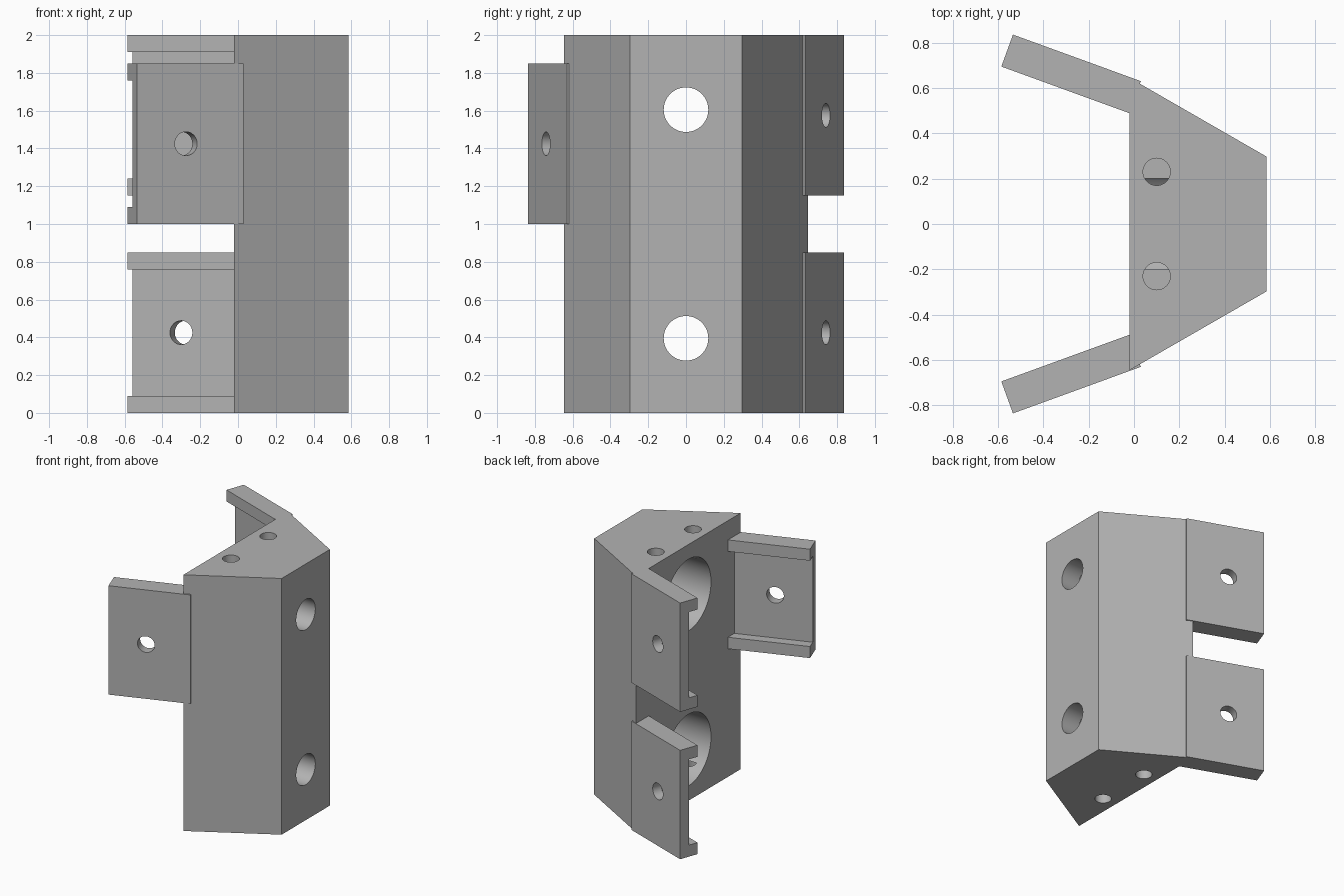
import bpy
import bmesh
from math import radians
from mathutils import Matrix, Vector

scene = bpy.context.scene
default = bpy.data.objects.get("Cube")
if default:
    bpy.data.objects.remove(default, do_unlink=True)

# Single grey finish
GREY = (0.45, 0.45, 0.45, 1)
grey = bpy.data.materials.new("plain grey")
grey.use_nodes = True
grey.diffuse_color = GREY
grey.node_tree.nodes["Principled BSDF"].inputs["Base Color"].default_value = GREY


def add_object(name, bm):
    bmesh.ops.recalc_face_normals(bm, faces=bm.faces)
    mesh = bpy.data.meshes.new(name)
    bm.to_mesh(mesh)
    bm.free()
    mesh.materials.append(grey)
    obj = bpy.data.objects.new(name, mesh)
    scene.collection.objects.link(obj)
    return obj


def prism(name, outline, sweep):
    """Extrude a closed outline along a vector."""
    bm = bmesh.new()
    face = bm.faces.new([bm.verts.new(p) for p in outline])
    result = bmesh.ops.extrude_face_region(bm, geom=[face])
    verts = [v for v in result["geom"] if isinstance(v, bmesh.types.BMVert)]
    bmesh.ops.translate(bm, verts=verts, vec=sweep)
    return add_object(name, bm)


def drill(target, start, end, radius):
    """Cut a round hole from start to end."""
    start, end = Vector(start), Vector(end)
    axis = end - start
    bm = bmesh.new()
    bmesh.ops.create_cone(
        bm, cap_ends=True, segments=64, radius1=radius, radius2=radius,
        depth=axis.length,
        matrix=Matrix.Translation((start + end) / 2)
        @ axis.to_track_quat("Z", "Y").to_matrix().to_4x4())
    cutter = add_object("hole_cutter", bm)
    cutter.hide_render = True
    mod = target.modifiers.new("hole", "BOOLEAN")
    mod.operation = "DIFFERENCE"
    mod.solver = "EXACT"
    mod.object = cutter
    bpy.ops.object.select_all(action="DESELECT")
    bpy.context.view_layer.objects.active = target
    target.select_set(True)
    bpy.ops.object.modifier_apply(modifier=mod.name)
    bpy.data.objects.remove(cutter, do_unlink=True)


def finish(obj):
    bpy.ops.object.select_all(action="DESELECT")
    bpy.context.view_layer.objects.active = obj
    obj.select_set(True)
    bpy.ops.object.shade_smooth_by_angle(angle=radians(25))


# Tapered body block
BACK = -0.02
body = prism("body_block",
             [(BACK, -0.645, 0), (0.585, -0.297, 0),
              (0.585, 0.297, 0), (BACK, 0.645, 0)], (0, 0, 2))

# Through holes with wide counterbores, opening toward -x
for z in (0.395, 1.605):
    drill(body, (-0.2, 0, z), (0.8, 0, z), 0.118)
    drill(body, (-0.2, 0, z), (0.43, 0, z), 0.28)

# Blind pin holes in both ends
for y in (-0.23, 0.23):
    drill(body, (0.1, y, 2.1), (0.1, y, 1.8), 0.06)
    drill(body, (0.1, y, -0.1), (0.1, y, 0.2), 0.06)
finish(body)


# Hinge leaves: thin plate with an inward lip along the top and bottom
THICK, PLATE, LIP, HEIGHT, LENGTH = 0.15, 0.075, 0.09, 0.85, 0.6
PROFILE = [(0, 0), (THICK, 0), (THICK, LIP), (PLATE, LIP),
           (PLATE, HEIGHT - LIP), (THICK, HEIGHT - LIP),
           (THICK, HEIGHT), (0, HEIGHT)]


def leaf(name, side, base):
    turn = Matrix.Rotation(radians(20), 3, "Z")
    mirror = Matrix.Diagonal((1, -side, 1))
    along = mirror @ turn @ Vector((-1, 0, 0))
    inward = mirror @ turn @ Vector((0, 1, 0))
    root = Vector((0.03, side * 0.63, base))
    outline = [root + inward * t + Vector((0, 0, z)) for t, z in PROFILE]
    plate = prism(name, outline, along * LENGTH)
    centre = root + along * 0.325 + Vector((0, 0, HEIGHT / 2))
    drill(plate, centre - inward * 0.1, centre + inward * 0.2, 0.063)
    finish(plate)


leaf("front_leaf", -1, 1.0)
leaf("back_upper_leaf", 1, 1.15)
leaf("back_lower_leaf", 1, 0)
